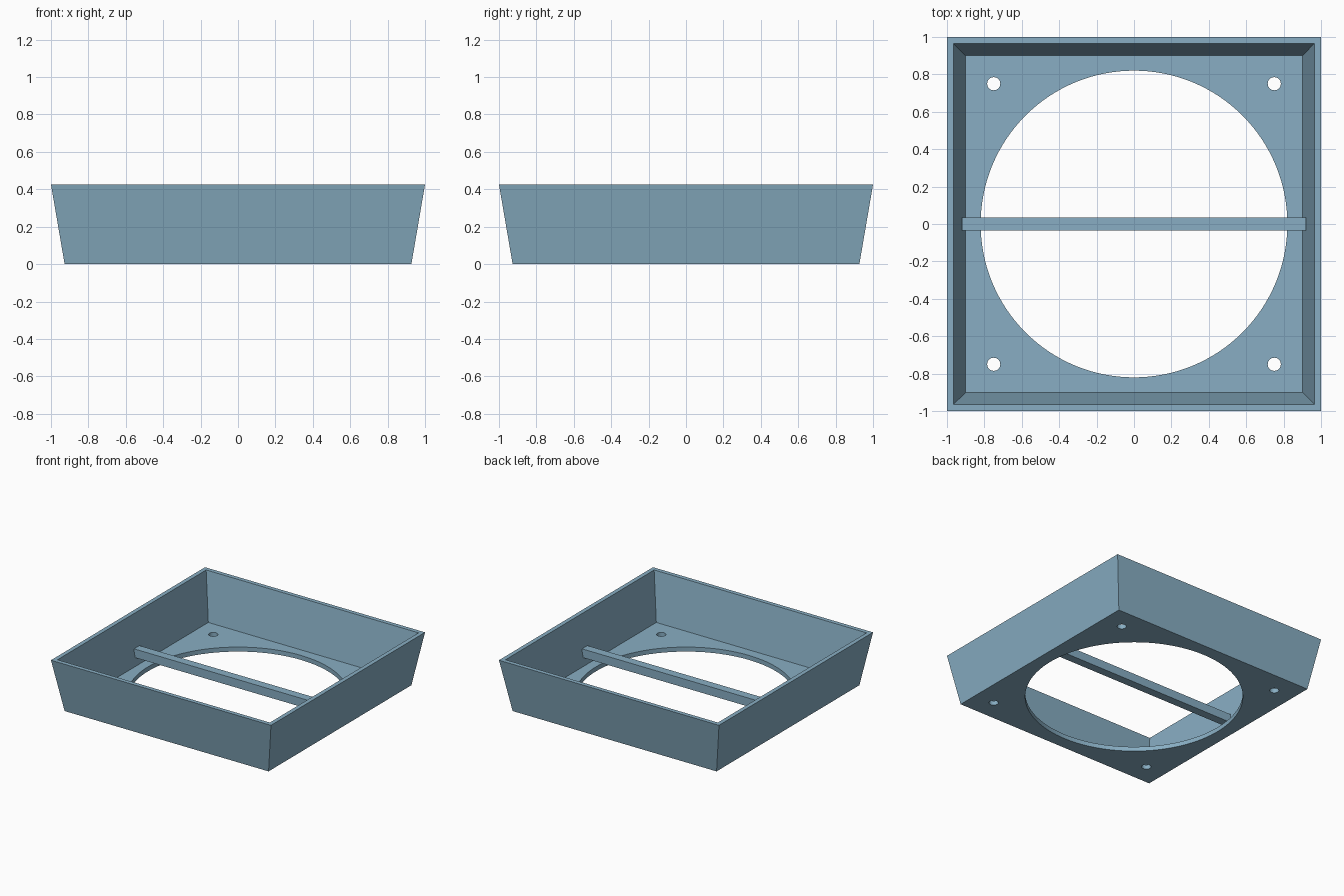
import bpy, bmesh, math

if "Cube" in bpy.data.objects:
    bpy.data.objects.remove(bpy.data.objects["Cube"])

HEIGHT, FLOOR = 0.426, 0.037

paint = bpy.data.materials.new("steel blue")
paint.diffuse_color = (0.246, 0.423, 0.546, 1)
paint.use_nodes = True
paint.node_tree.nodes["Principled BSDF"].inputs["Base Color"].default_value = paint.diffuse_color


def new_object(name, bm):
    bmesh.ops.recalc_face_normals(bm, faces=bm.faces)
    mesh = bpy.data.meshes.new(name)
    bm.to_mesh(mesh)
    bm.free()
    mesh.materials.append(paint)
    ob = bpy.data.objects.new(name, mesh)
    bpy.context.collection.objects.link(ob)
    return ob


def ring(bm, half, z):
    return [bm.verts.new((sx * half, sy * half, z))
            for sx, sy in ((-1, -1), (1, -1), (1, 1), (-1, 1))]


# Open tray: flared outer walls, rim, flared inner walls and floor
bm = bmesh.new()
rings = [ring(bm, half, z) for half, z in
         ((0.927, 0), (1.0, HEIGHT), (0.965, HEIGHT), (0.9, FLOOR))]
bm.faces.new(rings[0])
bm.faces.new(rings[-1])
for a, b in zip(rings, rings[1:]):
    for i in range(4):
        j = (i + 1) % 4
        bm.faces.new((a[i], a[j], b[j], b[i]))
tray = new_object("tray", bm)

# Large round opening and four corner screw holes
holes = [(0, 0, 0.82, 128)]
holes += [(sx * 0.75, sy * 0.75, 0.035, 32) for sx in (-1, 1) for sy in (-1, 1)]
for x, y, radius, sides in holes:
    bpy.ops.mesh.primitive_cylinder_add(vertices=sides, radius=radius, depth=0.3,
                                        location=(x, y, 0))
    cutter = bpy.context.object
    cutter.name = "hole_cutter"
    cutter.hide_render = True
    cutter.data.materials.append(paint)
    bpy.context.view_layer.objects.active = tray
    mod = tray.modifiers.new("hole", "BOOLEAN")
    mod.object, mod.operation, mod.solver = cutter, "DIFFERENCE", "EXACT"
    bpy.ops.object.modifier_apply(modifier=mod.name)
    bpy.data.objects.remove(cutter)

bpy.ops.object.select_all(action="DESELECT")
tray.select_set(True)
bpy.context.view_layer.objects.active = tray
bpy.ops.object.shade_smooth_by_angle(angle=math.radians(30))

# Square crossbar spanning the opening, ends set into the side walls
bm = bmesh.new()
bmesh.ops.create_cube(bm, size=1)
bmesh.ops.scale(bm, vec=(1.84, 0.07, 0.07), verts=bm.verts)
bmesh.ops.translate(bm, vec=(0, 0, 0.137), verts=bm.verts)
new_object("crossbar", bm)
